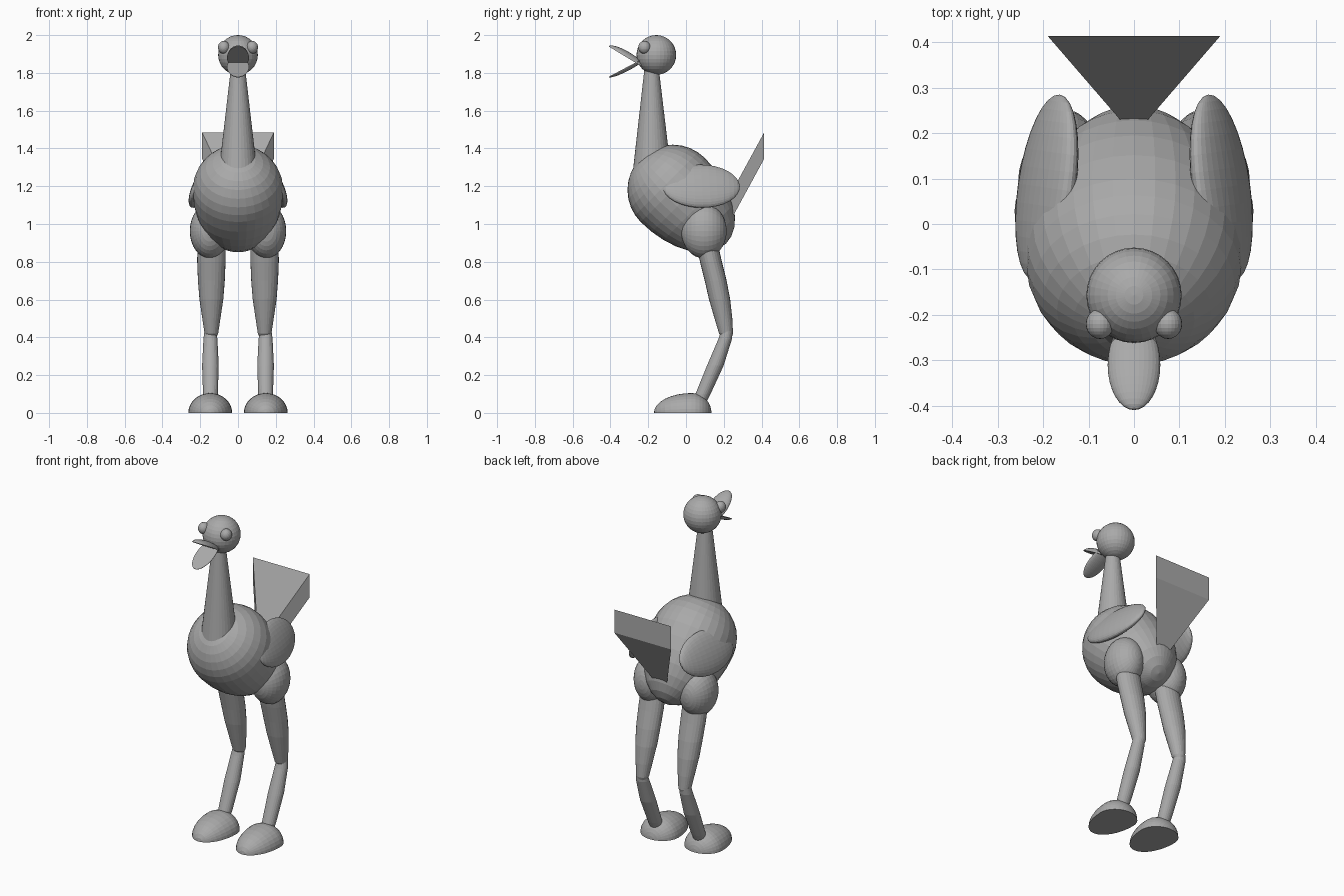
import bpy, bmesh
from math import radians, sin, cos, tau
from mathutils import Matrix, Vector, Euler

if "Cube" in bpy.data.objects:
    bpy.data.objects.remove(bpy.data.objects["Cube"])

grey = bpy.data.materials.new("plain_grey")
grey.use_nodes = True
colour = (0.4, 0.4, 0.4, 1)
grey.diffuse_color = colour
grey.node_tree.nodes["Principled BSDF"].inputs["Base Color"].default_value = colour


def finish(name, bm):
    """Turn a bmesh into a named flat-shaded object."""
    bmesh.ops.recalc_face_normals(bm, faces=bm.faces)
    mesh = bpy.data.meshes.new(name)
    bm.to_mesh(mesh)
    bm.free()
    mesh.materials.append(grey)
    obj = bpy.data.objects.new(name, mesh)
    bpy.context.collection.objects.link(obj)
    return obj


def egg(name, loc, radii, rot=(0, 0, 0), back=None, dome=False, segs=32):
    """Ellipsoid with poles on y; back gives the +y half its own length,
    dome keeps only the upper half with a flat base."""
    bm = bmesh.new()
    bmesh.ops.create_uvsphere(bm, u_segments=segs, v_segments=segs // 2, radius=1,
                              matrix=Matrix.Rotation(radians(90), 4, 'X'))
    if dome:
        cut = bmesh.ops.bisect_plane(bm, geom=bm.verts[:] + bm.edges[:] + bm.faces[:],
                                     dist=1e-5, plane_co=(0, 0, 0), plane_no=(0, 0, 1),
                                     clear_inner=True)
        rim = [e for e in bm.edges if e.is_boundary]
        bmesh.ops.contextual_create(bm, geom=rim)
    rx, ry, rz = radii
    turn = Euler([radians(a) for a in rot]).to_matrix()
    for v in bm.verts:
        length = back if back and v.co.y > 0 else ry
        v.co = turn @ Vector((v.co.x * rx, v.co.y * length, v.co.z * rz)) + Vector(loc)
    return finish(name, bm)


def limb(name, x, rings, segs=24):
    """Loft of level ellipses, each given as (y, z, x radius, y radius)."""
    bm = bmesh.new()
    loops = [[bm.verts.new((x + rx * cos(tau * i / segs), y + ry * sin(tau * i / segs), z))
              for i in range(segs)] for y, z, rx, ry in rings]
    for a, b in zip(loops, loops[1:]):
        for i in range(segs):
            j = (i + 1) % segs
            bm.faces.new((a[i], a[j], b[j], b[i]))
    bm.faces.new(loops[0])
    bm.faces.new(loops[-1])
    return finish(name, bm)


# Body: round chest, long rear running down at 45 degrees
egg("body", (0, -0.07, 1.18), (0.24, 0.24, 0.24), (-45, 0, 0), back=0.40)

# Neck and head
limb("neck", 0, [(-0.18, 1.22, 0.108, 0.108), (-0.182, 1.84, 0.036, 0.036)], 32)
egg("head", (0, -0.157, 1.895), (0.105, 0.105, 0.105), (90, 0, 0))

# Open beak
egg("upper_beak", (0, -0.31, 1.88), (0.058, 0.116, 0.03), (-31, 0, 0), dome=True)
egg("lower_beak", (0, -0.31, 1.832), (0.058, 0.113, -0.02), (28, 0, 0), dome=True)

# Tail: tapered block, narrow end buried in the body
bm = bmesh.new()
bmesh.ops.create_cube(bm, size=2)
for v in bm.verts:
    rear = v.co.y > 0
    v.co = (v.co.x * (0.19 if rear else 0.018),
            0.414 if rear else 0.215,
            (1.415 if rear else 1.05) + v.co.z * 0.07)
finish("tail", bm)

# Paired parts
thigh_to_knee = [(0.11, 0.90, 0.074, 0.058), (0.132, 0.80, 0.075, 0.058),
                 (0.157, 0.70, 0.071, 0.058), (0.178, 0.60, 0.063, 0.056),
                 (0.198, 0.50, 0.048, 0.047), (0.212, 0.42, 0.036, 0.037),
                 (0.216, 0.40, 0.026, 0.026)]
knee_to_foot = [(0.216, 0.43, 0.032, 0.031), (0.207, 0.39, 0.037, 0.036),
                (0.155, 0.25, 0.044, 0.044), (0.09, 0.10, 0.039, 0.040),
                (0.07, 0.05, 0.034, 0.035)]
for side, s in (("left", 1), ("right", -1)):
    egg(side + "_eye", (s * 0.075, -0.22, 1.935), (0.031, 0.033, 0.034), segs=24)
    egg(side + "_wing", (s * 0.192, 0.08, 1.2), (0.04, 0.207, 0.125), (0, s * -25, s * 8))
    egg(side + "_thigh", (s * 0.15, 0.095, 0.963), (0.105, 0.12, 0.145))
    limb(side + "_upper_leg", s * 0.141, thigh_to_knee)
    limb(side + "_lower_leg", s * 0.146, knee_to_foot)
    egg(side + "_foot", (s * 0.147, 0.03, 0), (0.116, 0.2, 0.105), back=0.105, dome=True)
